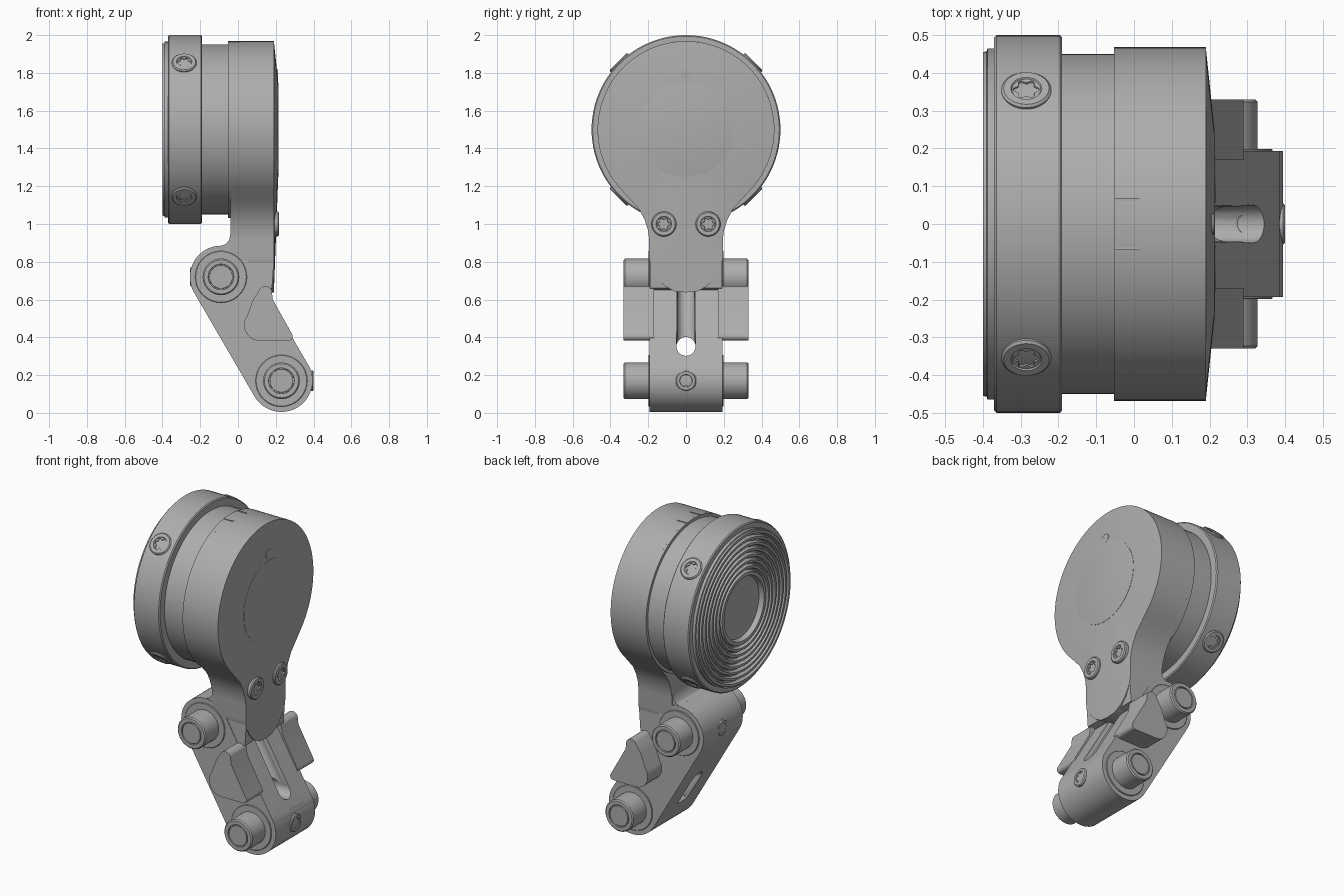
import bpy, bmesh
from math import sin, cos, pi, radians, atan2
from mathutils import Vector

cube = bpy.data.objects.get("Cube")
if cube:
    bpy.data.objects.remove(cube)

METAL = bpy.data.materials.new("metal_grey")
METAL.use_nodes = True
GREY = (0.42, 0.42, 0.42, 1)
METAL.diffuse_color = GREY
METAL.node_tree.nodes["Principled BSDF"].inputs["Base Color"].default_value = GREY


def loft(name, rings, smooth=True):
    """Skin a list of equal-length point loops and cap both ends."""
    bm = bmesh.new()
    loops = [[bm.verts.new(p) for p in ring] for ring in rings]
    n = len(loops[0])
    for a, b in zip(loops, loops[1:]):
        for i in range(n):
            j = (i + 1) % n
            bm.faces.new((a[i], a[j], b[j], b[i]))
    bm.faces.new(loops[0][::-1])
    bm.faces.new(loops[-1])
    bmesh.ops.recalc_face_normals(bm, faces=bm.faces)
    mesh = bpy.data.meshes.new(name)
    bm.to_mesh(mesh)
    bm.free()
    mesh.materials.append(METAL)
    ob = bpy.data.objects.new(name, mesh)
    bpy.context.collection.objects.link(ob)
    if smooth:
        shade(ob)
    return ob


def shade(ob):
    bpy.ops.object.select_all(action='DESELECT')
    ob.select_set(True)
    bpy.context.view_layer.objects.active = ob
    bpy.ops.object.shade_smooth_by_angle(angle=radians(30))


def circle(r, h, n, lobes=0.0):
    return [Vector(((r + lobes * cos(6 * t)) * cos(t), (r + lobes * cos(6 * t)) * sin(t), h))
            for t in (2 * pi * i / n for i in range(n))]


def turned(name, origin, axis, profile, n=48):
    """Revolve (radius, height[, lobe depth]) steps about an axis."""
    q = Vector(axis).to_track_quat('Z', 'Y')
    rings = [[Vector(origin) + q @ p for p in circle(s[0], s[1], n, *s[2:])] for s in profile]
    return loft(name, rings)


def slab(name, pts, half, smooth=True):
    """Extrude an (x, z) outline symmetrically along y."""
    return loft(name, [[(x, y, z) for x, z in pts] for y in (-half, half)], smooth)


def arc(c, r, a0, a1, n=24):
    return [(c[0] + r * cos(radians(a0 + (a1 - a0) * i / n)),
             c[1] + r * sin(radians(a0 + (a1 - a0) * i / n))) for i in range(n + 1)]


def cut(ob, cutter):
    mod = ob.modifiers.new("cut", 'BOOLEAN')
    mod.object = cutter
    mod.solver = 'EXACT'
    bpy.ops.object.select_all(action='DESELECT')
    ob.select_set(True)
    bpy.context.view_layer.objects.active = ob
    bpy.ops.object.modifier_apply(modifier=mod.name)
    bpy.data.objects.remove(cutter)
    shade(ob)


def screw(name, origin, axis, r=0.066, top=0.018):
    """Button screw with a six-lobed socket."""
    turned(name, origin, axis, [
        (r, -0.03), (r, top - 0.006), (r - 0.006, top), (r * 0.62, top),
        (r * 0.58, top - 0.004), (0.03, top - 0.004, 0.005),
        (0.028, top - 0.012, 0.005)], 48)


DRUM_Z = 1.5
CENTRE = (0, 0, DRUM_Z)
X = (1, 0, 0)

# Drum neck and clamping ring
turned("drum_neck", CENTRE, X, [(0.45, -0.3), (0.45, 0.0)], 96)
turned("clamp_ring", CENTRE, X, [(0.46, -0.37), (0.494, -0.37), (0.5, -0.364),
                                 (0.5, -0.196), (0.494, -0.19), (0.42, -0.19)], 96)

# Ribbed rear face with a stepped central bore
ribs = [(0.44, -0.25), (0.465, -0.365), (0.465, -0.388), (0.457, -0.39), (0.455, -0.4)]
for i in range(7):
    r = 0.44 - 0.034 * i
    ribs += [(r, -0.4), (r - 0.006, -0.378), (r - 0.014, -0.378), (r - 0.02, -0.4)]
ribs += [(0.195, -0.4), (0.185, -0.36), (0.15, -0.36), (0.145, -0.33),
         (0.12, -0.33), (0.12, -0.26), (0.1, -0.26), (0.1, -0.21)]
turned("ribbed_face", CENTRE, X, ribs, 96)

# Ring screws
for sy in (-1, 1):
    for sz in (-1, 1):
        d = Vector((0, sy, sz)).normalized()
        screw("ring_screw", Vector((-0.285, 0, DRUM_Z)) + d * 0.49, d)

# Drum housing with neck and tongue
half = [(0.468 * sin(radians(a)), 0.468 * cos(radians(a))) for a in range(0, 136, 3)]
half += [(0.3, -0.365), (0.25, -0.42), (0.22, -0.475), (0.202, -0.53), (0.195, -0.58),
         (0.195, -0.68), (0.186, -0.73), (0.15, -0.79), (0.11, -0.83), (0.06, -0.857)]
outline = half + [(0, -0.862)] + [(-y, z) for y, z in half[:0:-1]]
disc = [(0.25 * sin(t), 0.25 * cos(t)) for t in (atan2(y, z) for y, z in outline)]


def at_x(x, pts):
    return [(x, y, z + DRUM_Z) for y, z in pts]


housing = loft("housing", [at_x(-0.04, outline), at_x(0.19, outline), at_x(0.213, disc)])
turned("housing_rim", CENTRE, X, [(0.44, -0.053), (0.468, -0.053), (0.468, -0.03)], 96)
turned("cover_disc", CENTRE, X, [(0.25, 0.205), (0.25, 0.2145), (0.248, 0.215)], 64)
turned("cover_pin", (0.2, 0, 1.79), X, [(0.028, 0), (0.028, 0.012)], 24)
for s in (-1, 1):
    screw("cover_screw", (0.199, 0.117 * s, 1.0), X)
    # Small index key either side of the top mark
    slab("index_key", [(-0.05, 1.955), (0.014, 1.955), (0.014, 1.967), (-0.05, 1.967)],
         0.004, False).location.y = 0.065 * s

# Arm below the drum
slab("arm", [(-0.04, 1.1), (-0.04, 0.95), (-0.047, 0.915), (-0.065, 0.893), (-0.09, 0.885),
             (-0.09, 0.72), (0.14, 0.65), (0.18, 0.66), (0.19, 0.8), (0.19, 1.1)], 0.19)

# Slanted link with cable slot
A, B, R = (-0.09, 0.72), (0.23, 0.17), 0.165
along = Vector((B[0] - A[0], 0, B[1] - A[1])).normalized()
out = Vector((-along.z, 0, along.x))
tilt = math_tilt = atan2(out.z, out.x) * 180 / pi
link = slab("link", arc(A, R, tilt, tilt + 180) + arc(B, R, tilt + 180, tilt + 360), 0.193)

hole = (0.13, 0, 0.352)
cut(link, turned("hole_cutter", hole, X, [(0.05, -0.4), (0.05, 0.4)], 32))
front = Vector((0.305, 0, 0.365))
back = Vector((-0.06, 0, 0.34))
for base, direction, inward, length in ((front, -along, -out, 0.4), (back, along, out, 0.17)):
    for depth in (0.0, 0.035):
        cut(link, turned("groove_cutter", base + inward * depth, direction,
                         [(0.025, -0.04), (0.043, -0.02), (0.05, 0.0), (0.046, length)], 32))

# Pivot pins and collars
for x, z in (A, B):
    for s in (-1, 1):
        turned("pivot_pin", (x, 0, z), (0, s, 0),
               [(0.097, 0.15), (0.097, 0.323), (0.09, 0.33), (0.068, 0.33),
                (0.067, 0.322), (0.062, 0.322), (0.061, 0.33)])
        turned("pivot_collar", (x, 0, z), (0, s, 0),
               [(0.137, 0.15), (0.137, 0.196), (0.134, 0.199)])
screw("upper_pivot_screw", (-0.237, 0, A[1]), (-1, 0, 0), 0.05)
screw("lower_pivot_screw", (0.382, 0, B[1]), X, 0.055)

# Lower link nose squared off behind the pivot screw
slab("link_nose", [(0.25, 0.13), (0.385, 0.14), (0.385, 0.23), (0.373, 0.253), (0.25, 0.253)], 0.193)

# Side lugs as one bar through the link
lug = [(0.08, 0.6)] + arc((0.145, 0.635), 0.036, 140, 20, 8) + [(0.184, 0.6)]
lug += arc((0.268, 0.405), 0.022, 25, -90, 6) + arc((0.115, 0.465), 0.083, -90, -215, 12)
for s in (-1, 1):
    slab("side_lug", lug, 0.08).location.y = 0.25 * s
